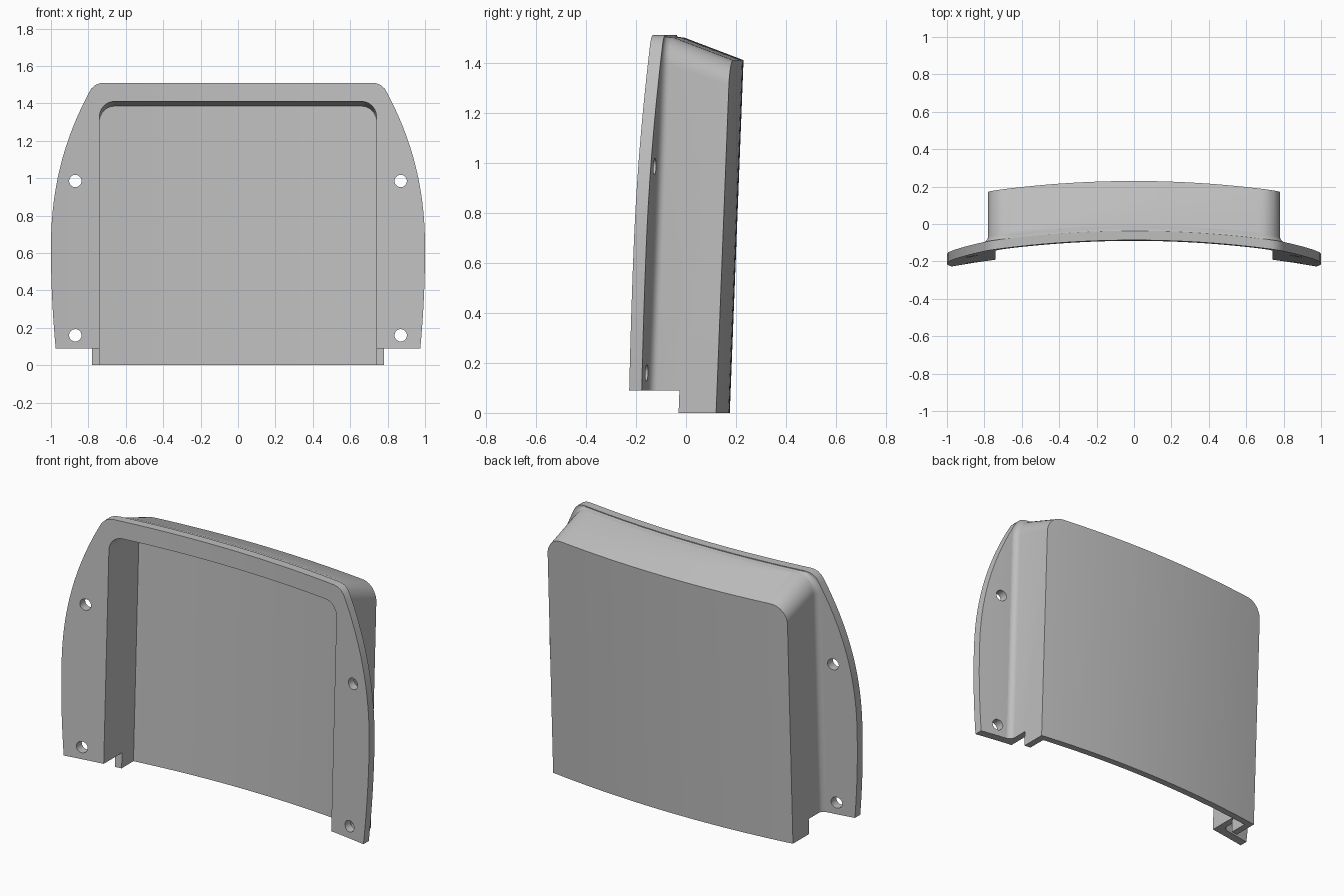
import bpy, bmesh, math

cube = bpy.data.objects.get("Cube")
if cube:
    bpy.data.objects.remove(cube, do_unlink=True)

TILT, BOW = 0.039, 0.09
FRONT, BACK_OF_FLANGE, BACK = -0.145, -0.095, 0.175

grey = bpy.data.materials.new("plain grey")
grey.use_nodes = True
colour = (0.52, 0.52, 0.52, 1)
grey.diffuse_color = colour
grey.node_tree.nodes["Principled BSDF"].inputs["Base Color"].default_value = colour


def arch(half, top, radius, bottom, steps=10):
    """Upright outline with two rounded top corners."""
    right = [(half, bottom)]
    for i in range(steps + 1):
        a = math.pi / 2 * i / steps
        right.append((half - radius + radius * math.cos(a),
                      top - radius + radius * math.sin(a)))
    return right + [(-x, z) for x, z in reversed(right)]


def loft(name, rings):
    """Solid through (y, outline) rings, capped at both ends."""
    bm = bmesh.new()
    loops = [[bm.verts.new((x, y, z)) for x, z in pts] for y, pts in rings]
    for a, b in zip(loops, loops[1:]):
        n = len(a)
        for i in range(n):
            j = (i + 1) % n
            bm.faces.new((a[i], a[j], b[j], b[i]))
    bm.faces.new(loops[0])
    bm.faces.new(loops[-1][::-1])
    bmesh.ops.recalc_face_normals(bm, faces=bm.faces)
    mesh = bpy.data.meshes.new(name)
    bm.to_mesh(mesh)
    bm.free()
    ob = bpy.data.objects.new(name, mesh)
    bpy.context.collection.objects.link(ob)
    return ob


def cut(ob, cutters):
    """Subtract the cutters and keep the result as plain mesh."""
    for c in cutters:
        mod = ob.modifiers.new("cut", "BOOLEAN")
        mod.operation, mod.solver, mod.object = "DIFFERENCE", "EXACT", c
    bpy.context.view_layer.update()
    result = ob.evaluated_get(bpy.context.evaluated_depsgraph_get())
    mesh = bpy.data.meshes.new_from_object(result)
    ob.modifiers.clear()
    ob.data = mesh


def bow(ob):
    """Slice into narrow strips, then bow across and lean back."""
    bm = bmesh.new()
    bm.from_mesh(ob.data)
    bmesh.ops.triangulate(bm, faces=bm.faces)
    for i in range(-19, 20):
        bmesh.ops.bisect_plane(bm, geom=bm.verts[:] + bm.edges[:] + bm.faces[:],
                               dist=1e-5, plane_co=(i * 0.05, 0, 0), plane_no=(1, 0, 0))
    for v in bm.verts:
        v.co.y += TILT * v.co.z - BOW * v.co.x ** 2
    bm.to_mesh(ob.data)
    bm.free()
    ob.data.materials.clear()
    ob.data.materials.append(grey)
    bpy.ops.object.select_all(action="DESELECT")
    ob.select_set(True)
    bpy.context.view_layer.objects.active = ob
    bpy.ops.object.shade_smooth_by_angle(angle=math.radians(30))


# Flange: bulging sides that narrow to a rounded top
side = []
for i in range(25):
    z = 0.09 + (1.45 - 0.09) * i / 24
    d = z - 0.62
    side.append((1 - (0.3 * d ** 2.2 if d > 0 else 0.09 * d * d), z))
side += [(0.785, 1.478), (0.765, 1.497), (0.742, 1.507), (0.715, 1.51)]
outline = side + [(-x, z) for x, z in reversed(side)]
flange = loft("flange", [(FRONT, outline), (BACK_OF_FLANGE, outline)])

# Shell: box with sloping top and a small fillet against the flange
rings = []
for i in range(6):
    a = math.pi / 2 * i / 5
    y = BACK_OF_FLANGE + 0.03 * (1 - math.cos(a))
    spread = 0.03 * (1 - math.sin(a))
    rings.append((y, arch(0.78 + spread, 1.505 - 0.005 * i / 5, 0.11, 0)))
rings.append((BACK, arch(0.78, 1.41, 0.1, 0)))
shell = loft("shell", rings)

# Cutters: hollow inside, lower front notch and screw holes
hollow = loft("hollow_cutter", [(-0.3, arch(0.74, 1.424, 0.08, -0.1)),
                                (BACK - 0.04, arch(0.74, 1.385, 0.08, -0.1))])
block = [(-1.2, -0.1), (1.2, -0.1), (1.2, 0.09), (-1.2, 0.09)]
notch = loft("notch_cutter", [(-0.4, block), (0.025, block)])
holes = []
for x in (-0.87, 0.87):
    for z in (0.16, 0.985):
        ring = [(x + 0.033 * math.cos(math.tau * i / 24),
                 z + 0.033 * math.sin(math.tau * i / 24)) for i in range(24)]
        holes.append(loft("hole_cutter", [(-0.4, ring), (0.1, ring)]))

cut(flange, [hollow] + holes)
cut(shell, [hollow, notch])
for c in [hollow, notch] + holes:
    bpy.data.objects.remove(c, do_unlink=True)

bow(flange)
bow(shell)
